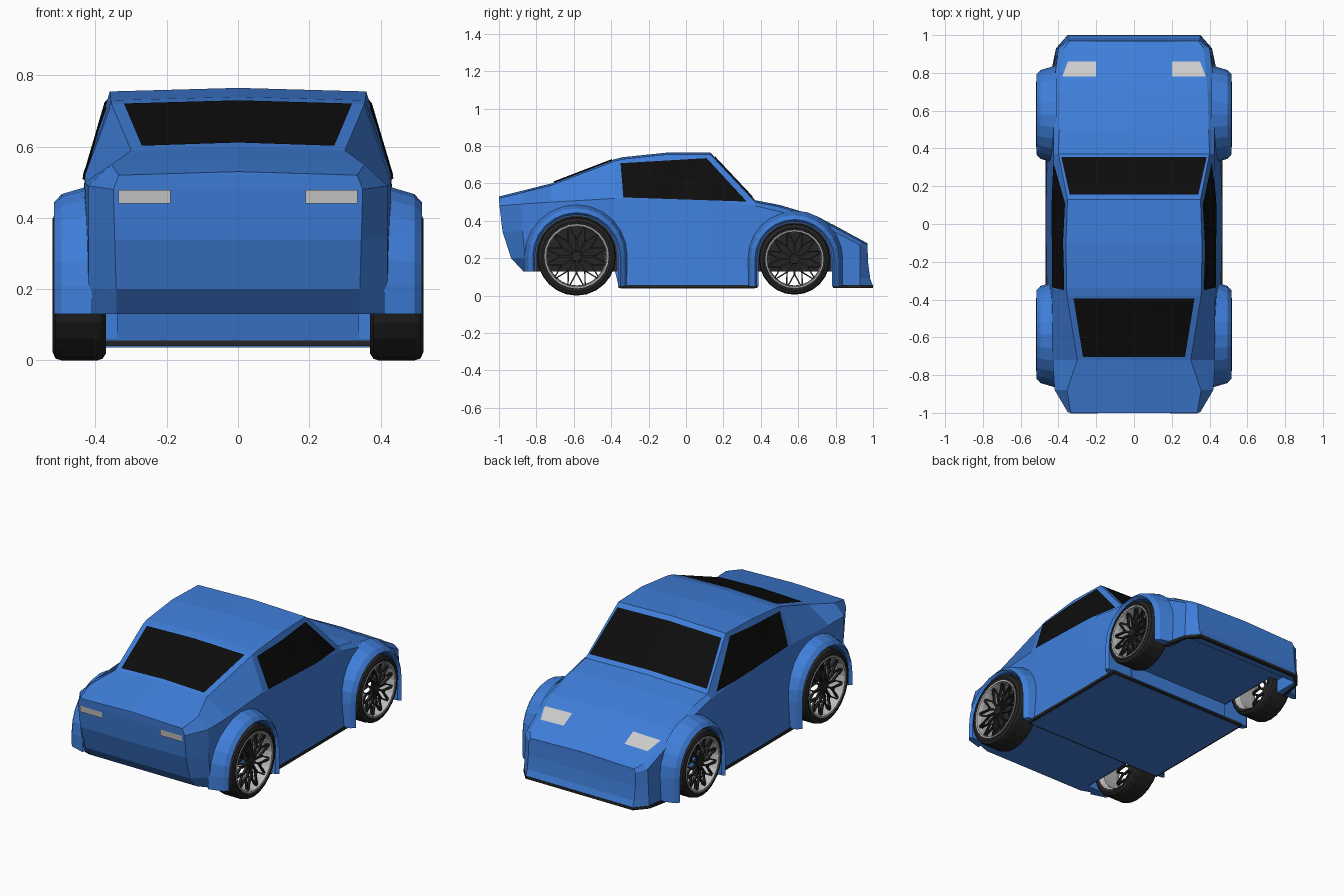
import bpy, bmesh, math
from mathutils import Vector, Matrix
from mathutils.bvhtree import BVHTree

if "Cube" in bpy.data.objects:
    bpy.data.objects.remove(bpy.data.objects["Cube"])


def material(name, rgb):
    m = bpy.data.materials.new(name)
    m.diffuse_color = (*rgb, 1)
    m.use_nodes = True
    m.node_tree.nodes["Principled BSDF"].inputs["Base Color"].default_value = m.diffuse_color
    return m


BLUE = material("blue_paint", (0.05, 0.21, 0.70))
BLACK = material("black_glass", (0.004, 0.004, 0.004))
RUBBER = material("dark_rubber", (0.018, 0.018, 0.018))
SILVER = material("silver", (0.5, 0.5, 0.5))


def finish(bm, name, mat=None):
    bmesh.ops.recalc_face_normals(bm, faces=bm.faces)
    me = bpy.data.meshes.new(name)
    bm.to_mesh(me)
    bm.free()
    ob = bpy.data.objects.new(name, me)
    bpy.context.collection.objects.link(ob)
    if mat:
        me.materials.append(mat)
    return ob


def loft(bm, rings, closed):
    vs = [[bm.verts.new(p) for p in r] for r in rings]
    n = len(rings[0])
    for a, b in zip(vs, vs[1:]):
        for i in range(n if closed else n - 1):
            j = (i + 1) % n
            bm.faces.new((a[i], a[j], b[j], b[i]))
    return vs


def box(name, lo, hi, mat=None):
    bm = bmesh.new()
    lo, hi = Vector(lo), Vector(hi)
    bmesh.ops.create_cube(bm, size=1, matrix=Matrix.Translation((lo + hi) / 2)
                          @ Matrix.Diagonal((*(hi - lo), 1)))
    return finish(bm, name, mat)


def cut(ob, cutter):
    cutter.hide_render = True
    mod = ob.modifiers.new("cut", 'BOOLEAN')
    mod.operation, mod.solver, mod.object = 'DIFFERENCE', 'EXACT', cutter
    bpy.context.view_layer.objects.active = ob
    bpy.ops.object.modifier_apply(modifier=mod.name)
    bpy.data.objects.remove(cutter)


# Body stations: y low, y high, floor z, sill x, belt z, belt x, top z, top x
STATIONS = [
    (-.87, -1.0, .13, .34, .48, .35, .52, .335),
    (-.84, -.88, .13, .42, .49, .42, .55, .355),
    (-.72, -.72, .13, .43, .50, .43, .59, .30),
    (-.38, -.38, .13, .45, .52, .43, .72, .355),
    (-.36, -.34, .05, .46, .52, .43, .73, .357),
    (-.10, -.10, .05, .465, .515, .43, .755, .36),
    (.13, .13, .05, .465, .51, .43, .755, .352),
    (.37, .37, .05, .46, .48, .425, .50, .40),
    (.50, .50, .05, .45, .45, .425, .475, .395),
    (.70, .70, .05, .44, .39, .43, .415, .39),
    (.93, .93, .05, .41, .27, .40, .292, .37),
    (1.0, .97, .05, .35, .25, .35, .27, .34),
]


def section(s):
    y0, y1, zb, wb, zm, wm, zt, wt = s
    half = [(wb + (wm - wb) * f, y0 + (y1 - y0) * g, zb + (zm - zb) * f)
            for f, g in ((0, 0), (.2, .5), (.6, .85), (1, .98))] + [(wt, y1, zt)]
    return half + [(0, y1, zt + .01)] + [(-x, y, z) for x, y, z in reversed(half)]


bm = bmesh.new()
rings = loft(bm, [section(s) for s in STATIONS], True)
for r in (rings[0], rings[-1]):
    for i in range(4):
        bm.faces.new((r[i], r[i + 1], r[9 - i], r[10 - i]))
    bm.faces.new(r[4:7])
bmesh.ops.recalc_face_normals(bm, faces=bm.faces)
surface = BVHTree.FromBMesh(bm)
body = finish(bm, "car_body", BLUE)


# Glass and lamps: a quad grid projected on the body along one axis
def panel(name, corners, axis, sign, mat=None, n=8):
    a, b, c, d = (Vector(p) for p in corners)
    direction = Vector([-sign if i == axis else 0 for i in range(3)])
    rows = []
    for i in range(n + 1):
        row = []
        for j in range(n + 1):
            u, v = i / n, j / n
            p = list((a.lerp(b, u)).lerp(d.lerp(c, u), v))
            p.insert(axis, sign * 2)
            hit = surface.ray_cast(Vector(p), direction)[0]
            row.append((hit if hit else Vector(p)) - direction * .006)
        rows.append(row)
    bm = bmesh.new()
    loft(bm, rows, False)
    ob = finish(bm, name, mat)
    if sum((f.normal[axis] for f in ob.data.polygons)) * sign < 0:
        ob.data.flip_normals()


panel("windscreen", [(-.385, .355), (.385, .355), (.34, .155), (-.34, .155)], 2, 1, BLACK)
panel("rear_window", [(-.27, -.705), (.27, -.705), (.32, -.395), (-.32, -.395)], 2, 1, BLACK)
for s, side in ((1, "right"), (-1, "left")):
    panel(side + "_side_window", [(-.335, .525), (.325, .503), (.11, .735), (-.35, .708)],
          0, s, BLACK, 12)
    panel(side + "_headlight", [(s * .2, .78), (s * .38, .78), (s * .35, .86), (s * .2, .86)], 2, 1)
    panel(side + "_tail_light", [(s * .19, .44), (s * .335, .44), (s * .335, .478), (s * .19, .478)],
          1, -1)


# Wheel arch outline: two straight legs joined by a half circle
def arch(x, yc, zc, r, z_front, z_back, n=12):
    arc = [(x, yc + r * math.cos(math.pi * i / n), zc + r * math.sin(math.pi * i / n))
           for i in range(n + 1)]
    return [(x, yc + r, z_front)] + arc + [(x, yc - r, z_back)]


def lathe(name, profile, yc, zc, s, mat, n=24):
    bm = bmesh.new()
    loft(bm, [[(s * x, yc + r * math.sin(2 * math.pi * i / n), zc - r * math.cos(2 * math.pi * i / n))
               for i in range(n)] for x, r in profile], True)
    return finish(bm, name, mat)


def wheel(name, yc, zc, R, s):
    lip = R * .82
    lathe(name + "_tyre", [(.38, lip), (.37, R - .02), (.38, R - .005), (.395, R), (.495, R),
                           (.512, R - .005), (.52, R - .022), (.515, lip)], yc, zc, s, RUBBER)
    lathe(name + "_rim", [(.375, lip), (.40, R * .74), (.495, R * .75), (.518, R * .78),
                          (.519, lip), (.512, lip + .004)], yc, zc, s, SILVER)
    # Forked spokes and hub
    bm = bmesh.new()

    def bar(r0, a0, r1, a1, w):
        p = Vector((s * .49, yc + r0 * math.sin(a0), zc + r0 * math.cos(a0)))
        q = Vector((s * .50, yc + r1 * math.sin(a1), zc + r1 * math.cos(a1)))
        d = (q - p).normalized()
        across = d.cross(Vector((1, 0, 0))).normalized()
        rot = Matrix((d, across, d.cross(across))).transposed().to_4x4()
        bmesh.ops.create_cube(bm, size=1, matrix=Matrix.Translation((p + q) / 2) @ rot
                              @ Matrix.Diagonal(((q - p).length, w, .014, 1)))

    count = 12
    for k in range(count):
        a = 2 * math.pi * k / count
        bar(R * .08, a, R * .45, a, .011)
        for t in (-1, 1):
            bar(R * .42, a, R * .77, a + t * math.pi / count * .9, .007)
    bmesh.ops.create_cone(bm, cap_ends=True, segments=16, radius1=R * .15, radius2=R * .13, depth=.03,
                          matrix=Matrix.Translation((s * .49, yc, zc))
                          @ Matrix.Rotation(s * math.pi / 2, 4, 'Y'))
    finish(bm, name + "_spokes", RUBBER)


# name, y, z, wheel radius, arch radius, leg bottoms
AXLES = [("rear", -.585, .21, .21, .222, .05, .13), ("front", .58, .195, .19, .20, .05, .05)]
for axle, yc, zc, R, r0, zf, zb in AXLES:
    for s, side in ((1, "right"), (-1, "left")):
        name = side + "_" + axle
        # Well cut out of the body
        bm = bmesh.new()
        ends = loft(bm, [arch(s * x, yc, zc, r0, -.1, -.1) for x in (.34, .6)], False)
        for e in ends:
            bm.faces.new(e)
        bm.faces.new((ends[0][0], ends[0][-1], ends[1][-1], ends[1][0]))
        cut(body, finish(bm, name + "_cutter"))
        # Flared fender around the well
        bm = bmesh.new()
        vs = loft(bm, [arch(s * x, yc, zc, r0 + dr, zf, zb) for dr, x in
                       ((0, .40), (0, .50), (.012, .516), (.035, .495), (.06, .41))], False)
        for k in (0, -1):
            bm.faces.new([v[k] for v in vs])
        finish(bm, name + "_fender", BLUE)
        # Dark inner wall of the well
        bm = bmesh.new()
        bm.faces.new([bm.verts.new(p) for p in arch(s * .344, yc, zc, r0 - .003, .13, .13)])
        finish(bm, name + "_well_liner", RUBBER)
        wheel(name + "_wheel", yc, zc, R, s)

# Hollow underside behind the nose
cut(body, box("nose_cutter", (-.39, .387, -.1), (.39, .93, .13)))

# Dark sill under the cabin, with the painted floor
box("dark_sill", (-.468, -.362, .04), (.468, .382, .056), RUBBER)
box("floor_panel", (-.455, -.35, .037), (.455, .37, .05), BLUE)

# Dark lip around the bottom of the nose
edge = [(.443, .785), (.413, .93), (.352, 1.0)]
edge += [(-x, y) for x, y in reversed(edge)]
inner = [(x * .95, y - .02 * (y > .99)) for x, y in edge]
bm = bmesh.new()
loft(bm, [[(x, y, z) for x, y in e] for e, z in
          ((inner, .056), (edge, .056), (edge, .04), (inner, .04))], False)
finish(bm, "nose_lip", RUBBER)
